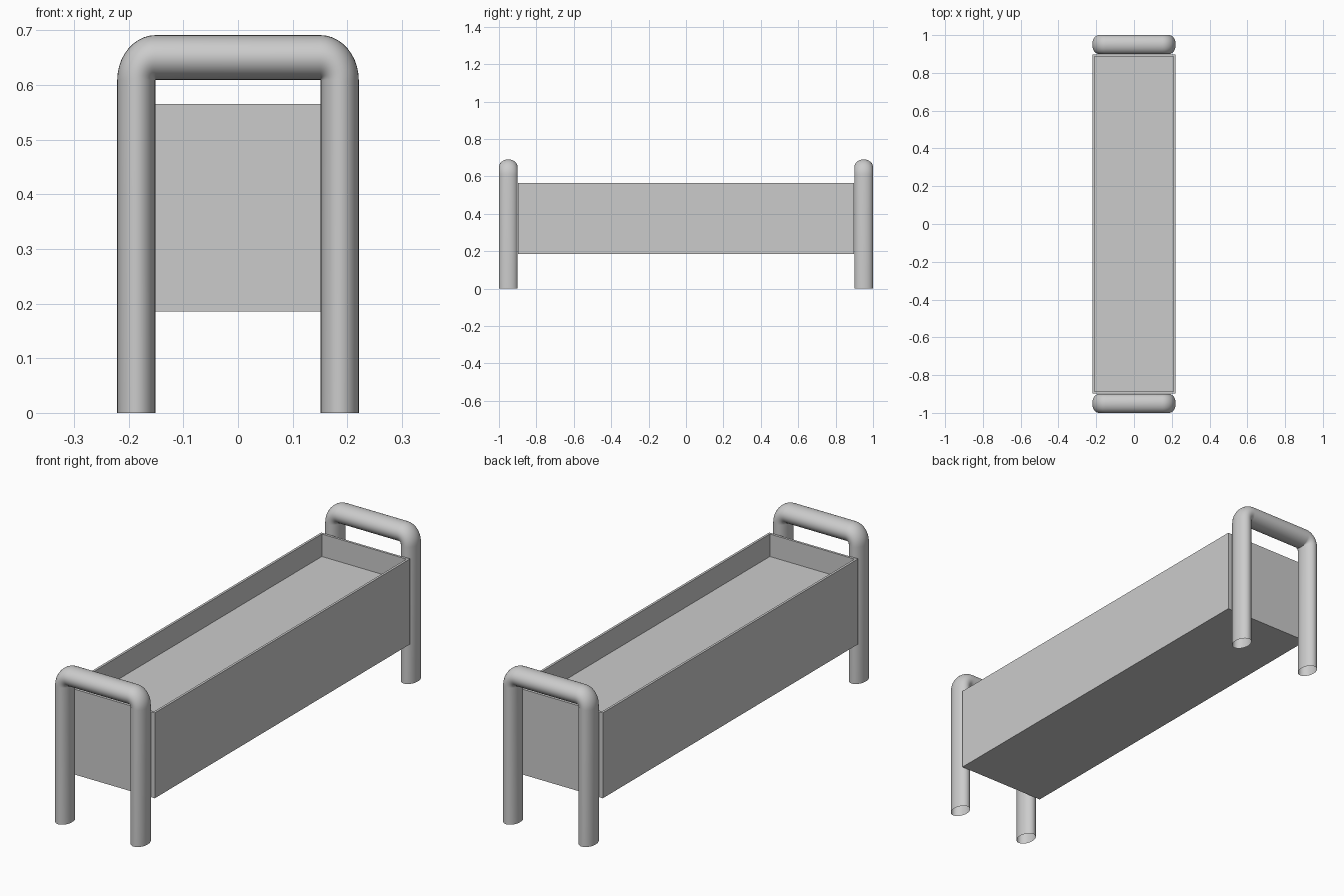
import bpy, bmesh
from math import sin, cos, pi

if "Cube" in bpy.data.objects:
    bpy.data.objects.remove(bpy.data.objects["Cube"])

SIDES, BEND = 32, 10
HALF_W, TOP = 0.221, 0.691        # outer extents of the tube hoop
RX, RY, RZ = 0.035, 0.05, 0.041   # tube radii along each axis


def add_object(name, bm):
    bmesh.ops.recalc_face_normals(bm, faces=bm.faces)
    mesh = bpy.data.meshes.new(name)
    bm.to_mesh(mesh)
    bm.free()
    obj = bpy.data.objects.new(name, mesh)
    bpy.context.collection.objects.link(obj)
    return obj


def leg_hoop(name, y):
    """Open-ended bent tube: up one leg, across the top, down the other."""
    k = 1.02                       # bend radius relative to the tube radius
    cx, cz = HALF_W - RX * (1 + k), TOP - RZ * (1 + k)
    # path stations: bend centre, angle of the outward direction
    stations = [(cx, 0.0, 0.0)]
    stations += [(cx, cz, pi / 2 * i / BEND) for i in range(BEND + 1)]
    stations += [(-cx, cz, pi / 2 + pi / 2 * i / BEND) for i in range(BEND + 1)]
    stations += [(-cx, 0.0, pi)]
    bm = bmesh.new()
    rings = []
    for px, pz, a in stations:
        ring = []
        for j in range(SIDES):
            t = 2 * pi * j / SIDES
            r = k + cos(t)
            ring.append(bm.verts.new((px + RX * r * cos(a),
                                      y + RY * sin(t),
                                      pz + RZ * r * sin(a))))
        rings.append(ring)
    for r0, r1 in zip(rings, rings[1:]):
        for j in range(SIDES):
            n = (j + 1) % SIDES
            bm.faces.new((r0[j], r0[n], r1[n], r1[j]))
    for f in bm.faces:
        f.smooth = True
    return add_object(name, bm)


# tube hoops at both ends
leg_hoop("front_leg_hoop", -0.95)
leg_hoop("back_leg_hoop", 0.95)

# long trough with a thin rim and a recessed bed
bm = bmesh.new()
bmesh.ops.create_cube(bm, size=1)
bmesh.ops.scale(bm, vec=(0.438, 1.796, 0.38), verts=bm.verts)
bmesh.ops.translate(bm, vec=(0, 0, 0.375), verts=bm.verts)
top = max(bm.faces, key=lambda f: f.calc_center_median().z)
bmesh.ops.inset_region(bm, faces=[top], thickness=0.015)
bed = bmesh.ops.extrude_discrete_faces(bm, faces=[top])["faces"][0]
bmesh.ops.translate(bm, vec=(0, 0, -0.1), verts=bed.verts)
add_object("planter_trough", bm)
